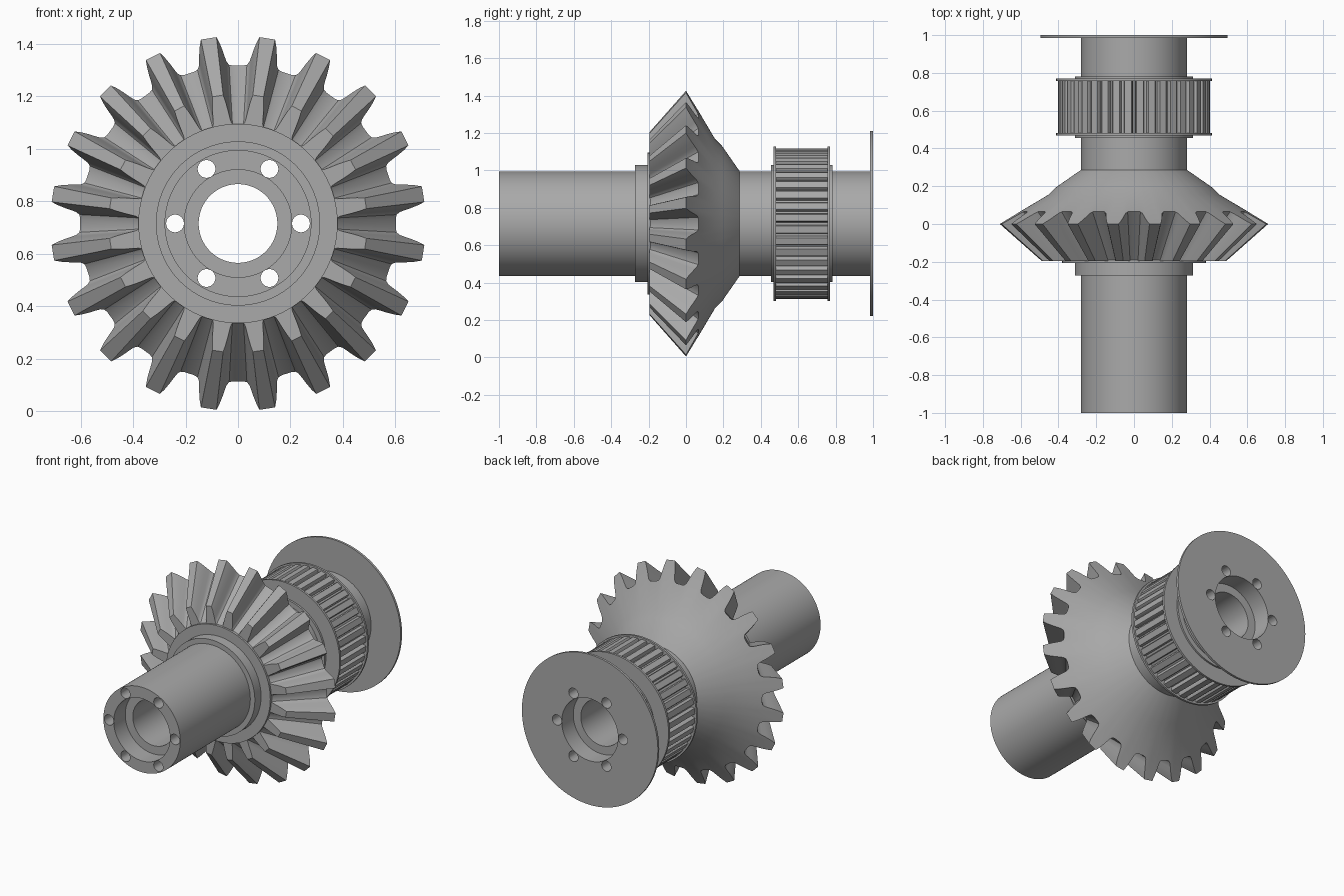
import bpy, bmesh
from math import sin, cos, radians, pi
from mathutils import Matrix, Vector

AXIS_Z = 0.715      # height of the shaft axis
APEX_Y = -0.627     # point where the bevel teeth converge
TIP_R = 0.715
BACK_SLOPE = 1.69   # radius lost per unit depth on the back cone
FACE_Y = -0.195     # flat front of the bevel teeth

if "Cube" in bpy.data.objects:
    bpy.data.objects.remove(bpy.data.objects["Cube"], do_unlink=True)

steel = bpy.data.materials.new("steel grey")
steel.use_nodes = True
STEEL = (0.40, 0.40, 0.40, 1)
steel.diffuse_color = STEEL
steel.node_tree.nodes["Principled BSDF"].inputs["Base Color"].default_value = STEEL


def polar(r, angle, y):
    return Vector((r * sin(angle), y, AXIS_Z + r * cos(angle)))


def finish(obj):
    """Smooth the curved faces and keep hard edges."""
    bpy.ops.object.select_all(action="DESELECT")
    bpy.context.view_layer.objects.active = obj
    obj.select_set(True)
    bpy.ops.object.shade_smooth_by_angle(angle=radians(28))


def add_object(name, bm):
    bmesh.ops.recalc_face_normals(bm, faces=bm.faces)
    mesh = bpy.data.meshes.new(name)
    bm.to_mesh(mesh)
    bm.free()
    mesh.materials.append(steel)
    obj = bpy.data.objects.new(name, mesh)
    bpy.context.collection.objects.link(obj)
    finish(obj)
    return obj


def loft(name, rings):
    """Join rings of equal length into a closed, doughnut-like solid."""
    bm = bmesh.new()
    loops = [[bm.verts.new(p) for p in ring] for ring in rings]
    n = len(rings[0])
    for a, b in zip(loops, loops[1:] + loops[:1]):
        for i in range(n):
            j = (i + 1) % n
            bm.faces.new((a[i], a[j], b[j], b[i]))
    return add_object(name, bm)


def circle(r, y, angles):
    return [polar(r, a, y) for a in angles]


def lathe(name, profile, steps=96):
    angles = [2 * pi * i / steps for i in range(steps)]
    return loft(name, [circle(r, y, angles) for r, y in profile])


def collar(name, inner, outer, y0, y1):
    return lathe(name, [(inner, y0), (outer, y0), (outer, y1), (inner, y1)])


def repeat_profile(half, count):
    """Mirror a half tooth (degrees, radius) and repeat it round the axis."""
    tooth = [(-a, r) for a, r in reversed(half)] + half
    pitch = 360 / count
    return [(radians(a + pitch * (k + 0.5)), r)
            for k in range(count) for a, r in tooth]


# Hollow shaft with counterbored ends and a thin end flange
shaft = lathe("shaft", [
    (0.205, -1), (0.28, -1), (0.28, 0.985), (0.495, 0.985), (0.495, 1),
    (0.205, 1), (0.205, 0.88), (0.15, 0.88), (0.15, -0.88), (0.205, -0.88)])

# Six bolt holes along the whole shaft
bm = bmesh.new()
for k in range(6):
    spot = polar(0.24, radians(60 * k + 90), 0)
    bmesh.ops.create_cone(
        bm, cap_ends=True, segments=24, radius1=0.034, radius2=0.034, depth=2.2,
        matrix=Matrix.Translation(spot) @ Matrix.Rotation(pi / 2, 4, "X"))
cutter = add_object("bolt_hole_cutter", bm)
cutter.hide_render = True
cut = shaft.modifiers.new("bolt holes", "BOOLEAN")
cut.operation = "DIFFERENCE"
cut.solver = "EXACT"
cut.object = cutter
finish(shaft)
bpy.ops.object.modifier_apply(modifier=cut.name)
bpy.data.objects.remove(cutter, do_unlink=True)
finish(shaft)

# Bevel gear: tooth outline on the back cone, drawn towards the apex
half_tooth = [(2.4, TIP_R), (3.2, 0.69), (3.9, 0.662), (4.5, 0.635),
              (5.0, 0.617), (5.8, 0.606), (7.2, 0.602)]
outline = repeat_profile(half_tooth, 20)
angles = [a for a, r in outline]
apex = Vector((0, APEX_Y, AXIS_Z))
back = [polar(r, a, (TIP_R - r) / BACK_SLOPE) for a, r in outline]
front = [apex.lerp(p, (FACE_Y - APEX_Y) / (p.y - APEX_Y)) for p in back]
loft("bevel_gear", [
    circle(0.278, FACE_Y, angles), front, back,
    circle(0.453, 0.155, angles), circle(0.415, 0.193, angles),
    circle(0.28, 0.287, angles), circle(0.278, 0.287, angles)])

# Stepped hub in front of the bevel gear
collar("gear_hub_ring", 0.278, 0.38, -0.207, -0.19)
collar("gear_hub_collar", 0.278, 0.313, -0.272, -0.2)

# Toothed belt pulley with narrow grooves and two rims
outline = repeat_profile([(2.6, 0.402), (3.2, 0.395), (3.5, 0.377)], 40)
angles = [a for a, r in outline]
loft("pulley_teeth", [
    circle(0.3, 0.475, angles), [polar(r, a, 0.475) for a, r in outline],
    [polar(r, a, 0.765) for a, r in outline], circle(0.3, 0.765, angles)])
for name, y in (("pulley_front_rim", 0.468), ("pulley_back_rim", 0.757)):
    collar(name, 0.3, 0.413, y, y + 0.014)
collar("pulley_collar", 0.278, 0.313, 0.455, 0.782)
